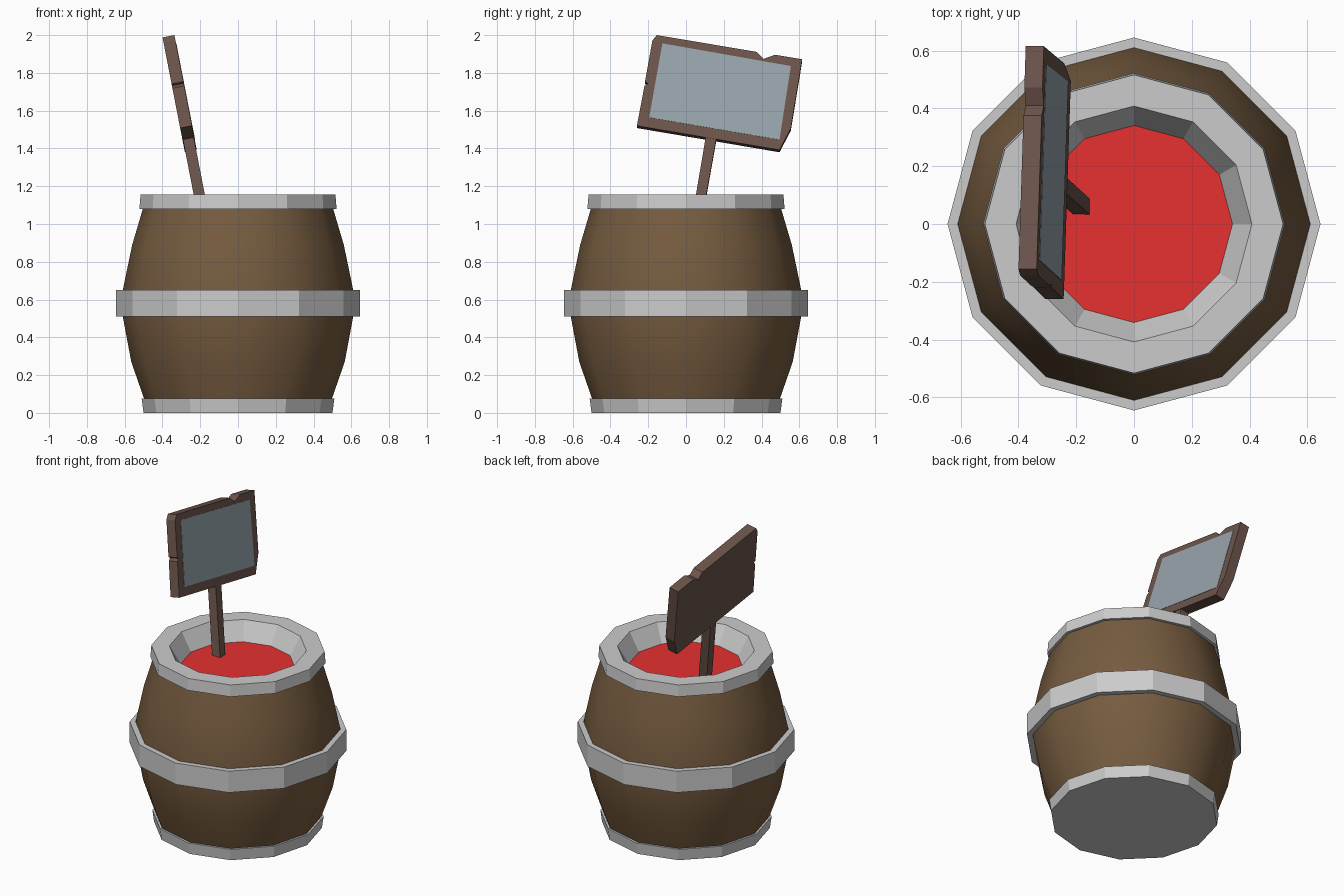
import bpy, bmesh
from math import cos, sin, pi, radians

if "Cube" in bpy.data.objects:
    bpy.data.objects.remove(bpy.data.objects["Cube"])

SIDES = 12


def material(name, rgb):
    m = bpy.data.materials.new(name)
    m.diffuse_color = (*rgb, 1)
    m.use_nodes = True
    m.node_tree.nodes["Principled BSDF"].inputs["Base Color"].default_value = m.diffuse_color
    return m


def finish(bm, name, mat=None):
    bmesh.ops.remove_doubles(bm, verts=bm.verts, dist=1e-5)
    bmesh.ops.recalc_face_normals(bm, faces=bm.faces)
    me = bpy.data.meshes.new(name)
    bm.to_mesh(me)
    bm.free()
    ob = bpy.data.objects.new(name, me)
    bpy.context.collection.objects.link(ob)
    if mat:
        me.materials.append(mat)
    return ob


def lathe(name, profile, mat=None, closed=True, caps=False):
    """Turn a (radius, z) profile around z with twelve sides."""
    bm = bmesh.new()
    rings = [[bm.verts.new((r * cos(2 * pi * i / SIDES), r * sin(2 * pi * i / SIDES), z))
              for i in range(SIDES)] for r, z in profile]
    pairs = list(zip(rings, rings[1:]))
    if closed:
        pairs.append((rings[-1], rings[0]))
    for a, b in pairs:
        for i in range(SIDES):
            j = (i + 1) % SIDES
            bm.faces.new((a[i], a[j], b[j], b[i]))
    if caps:
        bm.faces.new(rings[0])
        bm.faces.new(rings[-1])
    return finish(bm, name, mat)


TILT = radians(11)
PIVOT = (-0.205, 0, 1.155)


def board(name, outline, x0, x1, mat):
    """Extrude a (y, z) outline from x0 to x1, then lean it back."""
    bm = bmesh.new()
    f = bm.faces.new([bm.verts.new((x0, y, (z - PIVOT[2]) / cos(TILT))) for y, z in outline])
    ext = bmesh.ops.extrude_face_region(bm, geom=[f])
    for v in ext["geom"]:
        if isinstance(v, bmesh.types.BMVert):
            v.co.x = x1
    ob = finish(bm, name, mat)
    ob.location = PIVOT
    ob.rotation_euler = (0, -TILT, 0)
    return ob


barrel_brown = material("barrel_brown", (0.18, 0.105, 0.05))
sign_brown = material("sign_brown", (0.15, 0.09, 0.07))
red = material("red", (0.8, 0.03, 0.03))
slate = material("slate", (0.31, 0.37, 0.41))

# Bulging barrel wall, smooth shaded
body = lathe("barrel_body", [(0.485, 0.04), (0.565, 0.27), (0.61, 0.51), (0.61, 0.65),
                             (0.56, 0.89), (0.495, 1.11)], barrel_brown, closed=False)
body.data.polygons.foreach_set("use_smooth", [True] * len(body.data.polygons))

# Metal base, hoop and rim
lathe("base_band", [(0.50, 0), (0.51, 0.075), (0.47, 0.075)], closed=False, caps=True)
lathe("middle_hoop", [(0.60, 0.51), (0.645, 0.51), (0.645, 0.65), (0.60, 0.65)])
lathe("top_rim", [(0.48, 1.08), (0.522, 1.08), (0.516, 1.155), (0.408, 1.155), (0.335, 1.03)])

# Liquid surface
lathe("liquid", [(0.342, 1.02), (0.342, 1.04)], red, closed=False, caps=True)

# Leaning sign: post, notched board and inset panel
board("sign_post", [(0.029, 1.01), (0.083, 1.01), (0.17, 1.5), (0.112, 1.5)],
      -0.029, 0.029, sign_brown)
board("sign_board", [(-0.178, 1.965), (-0.155, 1.994), (0.375, 1.905), (0.41, 1.868),
                     (0.472, 1.89), (0.615, 1.866), (0.555, 1.50), (0.495, 1.386),
                     (-0.26, 1.514), (-0.22, 1.725), (-0.203, 1.738), (-0.217, 1.748)],
      -0.032, 0.032, sign_brown)
board("sign_panel", [(-0.125, 1.95), (0.555, 1.83), (0.495, 1.44), (-0.195, 1.558)],
      0.02, 0.034, slate)
